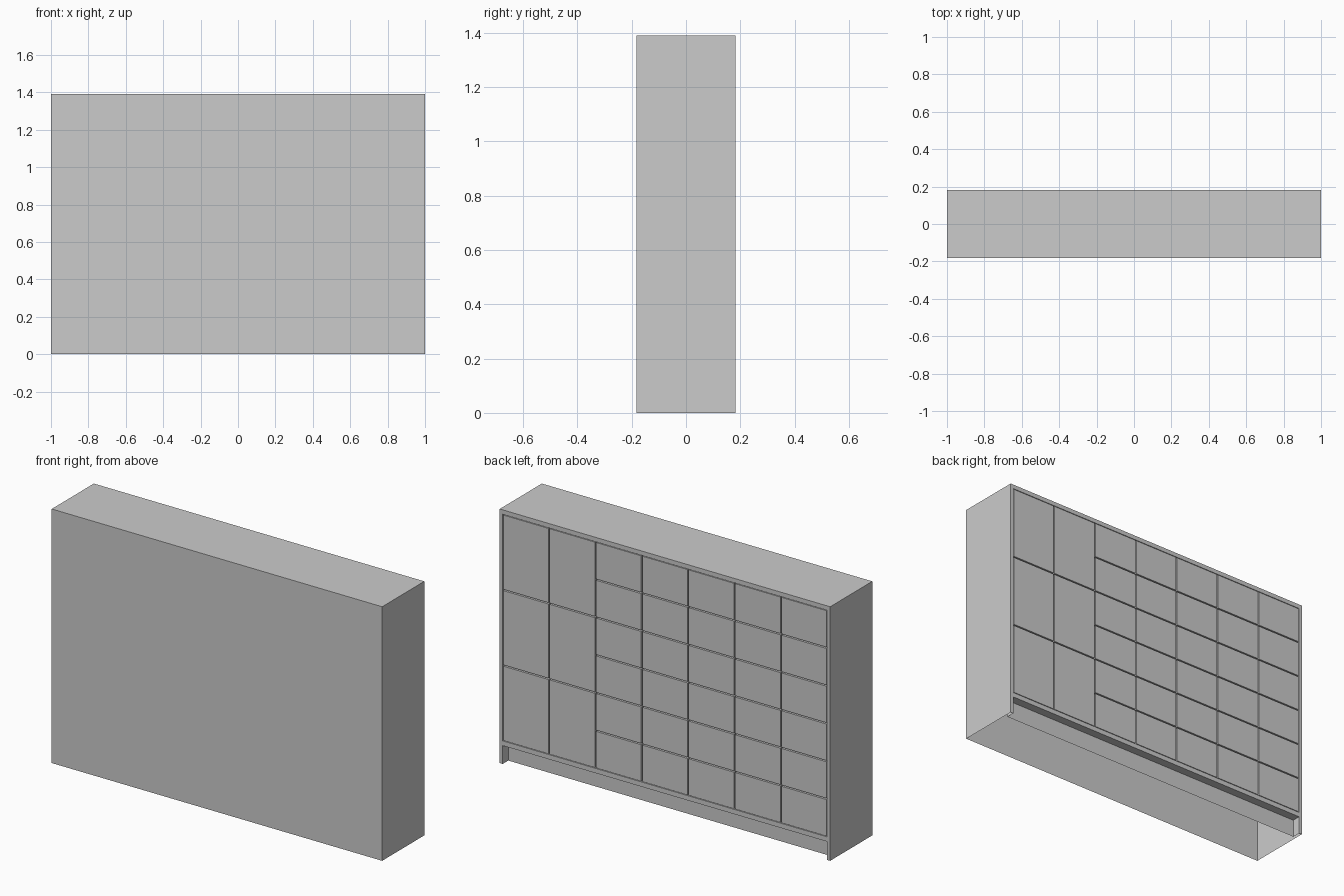
import bpy, bmesh
from mathutils import Vector

if "Cube" in bpy.data.objects:
    bpy.data.objects.remove(bpy.data.objects["Cube"])

W, D, H = 1.0, 0.182, 1.39        # half width, half depth, height
IX = 0.982                        # inner edge of the side panels
Z0, Z1 = 0.126, 1.366             # opening that holds the fronts
RAIL = 0.10                       # underside of the bottom rail
KICK = D - 0.048                  # recessed toe kick plane
GAP, DEEP = 0.0035, 0.018         # half gap between fronts, gap depth

grey = bpy.data.materials.new("light_grey")
grey.diffuse_color = (0.6, 0.6, 0.6, 1)
grey.use_nodes = True
grey.node_tree.nodes["Principled BSDF"].inputs["Base Color"].default_value = grey.diffuse_color


def add_box(bm, lo, hi, skip=""):
    """Box from corner lo to corner hi, without the sides listed in skip."""
    x, y, z = zip(lo, hi)
    v = [bm.verts.new((x[i], y[j], z[k])) for i in (0, 1) for j in (0, 1) for k in (0, 1)]
    sides = {"L": (0, 1, 3, 2), "R": (4, 6, 7, 5), "F": (0, 4, 5, 1),
             "B": (2, 3, 7, 6), "D": (0, 2, 6, 4), "U": (1, 5, 7, 3)}
    for name, ids in sides.items():
        if name not in skip:
            bm.faces.new([v[i] for i in ids])


def add_quad(bm, *pts):
    bm.faces.new([bm.verts.new(Vector(p)) for p in pts])


def finish(bm, name):
    bmesh.ops.remove_doubles(bm, verts=bm.verts, dist=1e-5)
    mesh = bpy.data.meshes.new(name)
    bm.to_mesh(mesh)
    bm.free()
    mesh.materials.append(grey)
    obj = bpy.data.objects.new(name, mesh)
    bpy.context.collection.objects.link(obj)


# Outer shell, open underneath and on the working side
bm = bmesh.new()
add_box(bm, (-W, -D, 0), (W, D, H), skip="BD")
finish(bm, "cabinet_shell")

# Frame edges around the fronts: two stiles, top rail, bottom rail
bm = bmesh.new()
for a, b in ((-W, -IX), (IX, W)):
    add_quad(bm, (b, D, 0), (a, D, 0), (a, D, H), (b, D, H))
for a, b in ((RAIL, Z0), (Z1, H)):
    add_quad(bm, (IX, D, a), (-IX, D, a), (-IX, D, b), (IX, D, b))
finish(bm, "face_frame")

# Shallow recess behind the fronts, walls facing inwards
bm = bmesh.new()
add_box(bm, (-IX, D - DEEP, Z0), (IX, D, Z1), skip="B")
bmesh.ops.reverse_faces(bm, faces=bm.faces)
finish(bm, "front_recess")

# Toe kick: set-back board, rail underside and the two end cheeks
bm = bmesh.new()
add_box(bm, (-IX, KICK, 0), (IX, D, RAIL), skip="BD")
bmesh.ops.reverse_faces(bm, faces=bm.faces)
finish(bm, "toe_kick")

# Fronts: two columns of tall doors, five columns of drawers
COLS = 7
pitch = 2 * IX / COLS


def add_fronts(name, columns, rows):
    bm = bmesh.new()
    step = (Z1 - Z0) / rows
    for c in columns:
        right = IX - c * pitch
        for r in range(rows):
            z = Z0 + r * step
            add_box(bm, (right - pitch + GAP, D - DEEP, z + GAP),
                    (right - GAP, D, z + step - GAP), skip="F")
    finish(bm, name)


add_fronts("doors", range(0, 2), 3)
add_fronts("drawer_fronts", range(2, COLS), 6)
